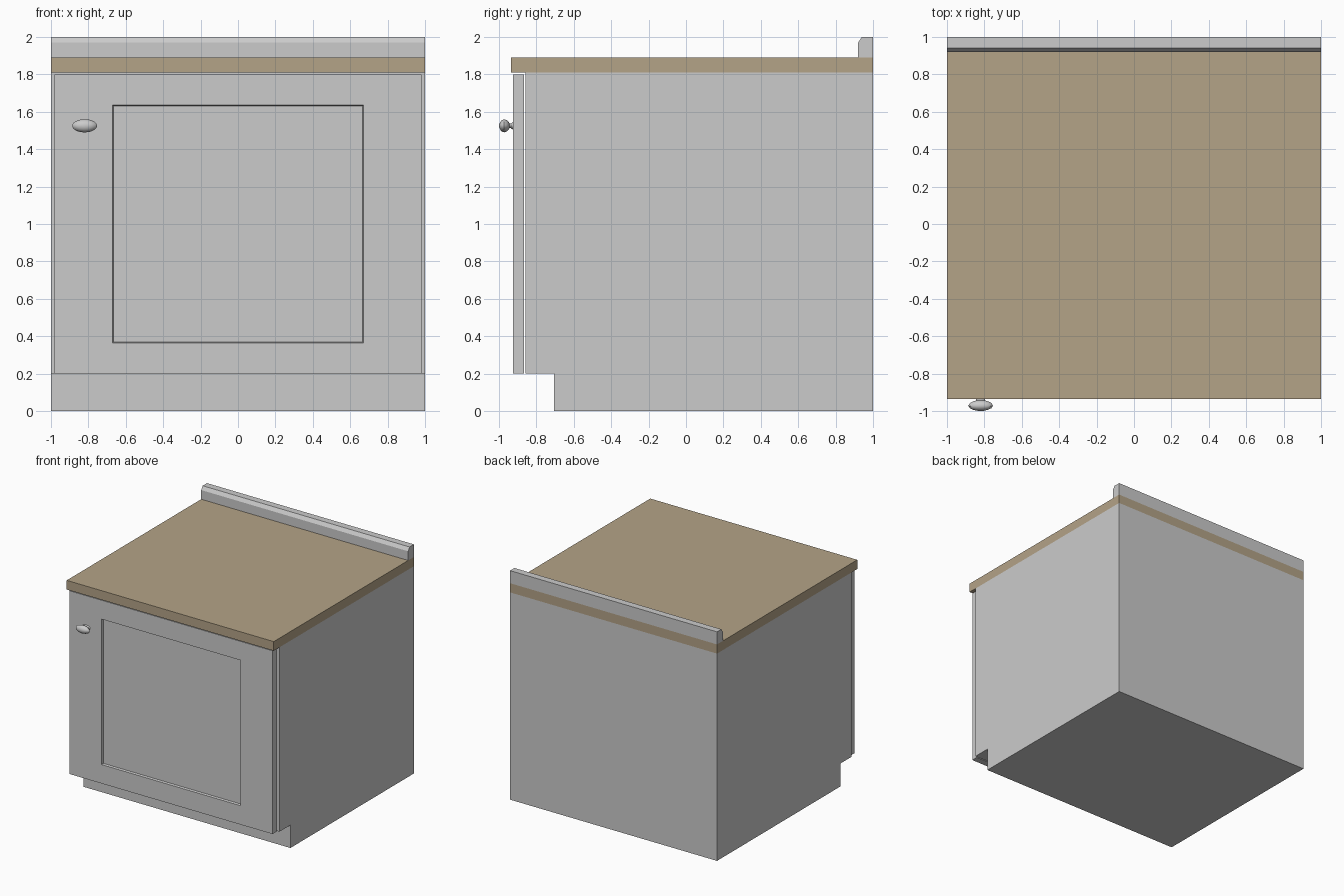
import bpy, bmesh, math

if "Cube" in bpy.data.objects:
    bpy.data.objects.remove(bpy.data.objects["Cube"])

def material(name, rgb):
    m = bpy.data.materials.new(name)
    m.diffuse_color = (*rgb, 1)
    m.use_nodes = True
    m.node_tree.nodes["Principled BSDF"].inputs["Base Color"].default_value = m.diffuse_color
    return m

grey = material("grey paint", (0.6, 0.6, 0.6))
wood = material("tan worktop", (0.456, 0.366, 0.242))

def finish(name, bm, mat):
    bmesh.ops.recalc_face_normals(bm, faces=bm.faces)
    me = bpy.data.meshes.new(name)
    bm.to_mesh(me)
    bm.free()
    me.materials.append(mat)
    ob = bpy.data.objects.new(name, me)
    bpy.context.collection.objects.link(ob)
    return ob

def extrude_x(name, profile, half, mat):
    """Extrude a (y, z) profile from -half to +half along x."""
    bm = bmesh.new()
    f = bm.faces.new([bm.verts.new((-half, y, z)) for y, z in profile])
    r = bmesh.ops.extrude_face_region(bm, geom=[f])
    for v in r["geom"]:
        if isinstance(v, bmesh.types.BMVert):
            v.co.x = half
    return finish(name, bm, mat)

def rect(y0, y1, z0, z1):
    return [(y0, z0), (y1, z0), (y1, z1), (y0, z1)]

# carcass with toe kick, worktop, chamfered backsplash
extrude_x("cabinet_body", [(-0.705, 0), (1, 0), (1, 1.81), (-0.857, 1.81),
                           (-0.857, 0.2), (-0.705, 0.2)], 1, grey)
extrude_x("worktop", rect(-0.935, 1, 1.81, 1.89), 1, wood)
extrude_x("backsplash", [(0.92, 1.89), (1, 1.89), (1, 2), (0.94, 2), (0.92, 1.97)], 1, grey)

# door with recessed centre panel
door = extrude_x("door", rect(-0.924, -0.866, 0.2, 1.8), 0.98, grey)
bm = bmesh.new()
bm.from_mesh(door.data)
front = min(bm.faces, key=lambda f: f.calc_center_median().y)
bmesh.ops.inset_region(bm, faces=[front], thickness=0.1)
for v in front.verts:
    v.co.x = math.copysign(0.67, v.co.x)
    v.co.z = 1.0 + math.copysign(0.635, v.co.z - 1.0)
r = bmesh.ops.extrude_discrete_faces(bm, faces=[front])
for v in r["faces"][0].verts:
    v.co.y += 0.02
    v.co.x -= math.copysign(0.004, v.co.x)
    v.co.z -= math.copysign(0.004, v.co.z - 1.0)
bm.to_mesh(door.data)
bm.free()

# oval knob: lathed profile (y, radius), stretched along x
profile = [(-0.92, 0.022), (-0.928, 0.019), (-0.935, 0.013), (-0.944, 0.013), (-0.949, 0.022),
           (-0.957, 0.030), (-0.972, 0.035), (-0.985, 0.030), (-0.994, 0.020), (-0.999, 0.008)]
bm = bmesh.new()
N = 32
rings = [[bm.verts.new((-0.82 + 1.9 * rad * math.cos(2 * math.pi * i / N), y,
                        1.525 + rad * math.sin(2 * math.pi * i / N))) for i in range(N)]
         for y, rad in profile]
for a, b in zip(rings, rings[1:]):
    for i in range(N):
        j = (i + 1) % N
        bm.faces.new((a[i], a[j], b[j], b[i]))
bm.faces.new(rings[0])
bm.faces.new(rings[-1])
knob = finish("door_knob", bm, grey)
bpy.context.view_layer.objects.active = knob
knob.select_set(True)
bpy.ops.object.shade_smooth_by_angle(angle=math.radians(50))
